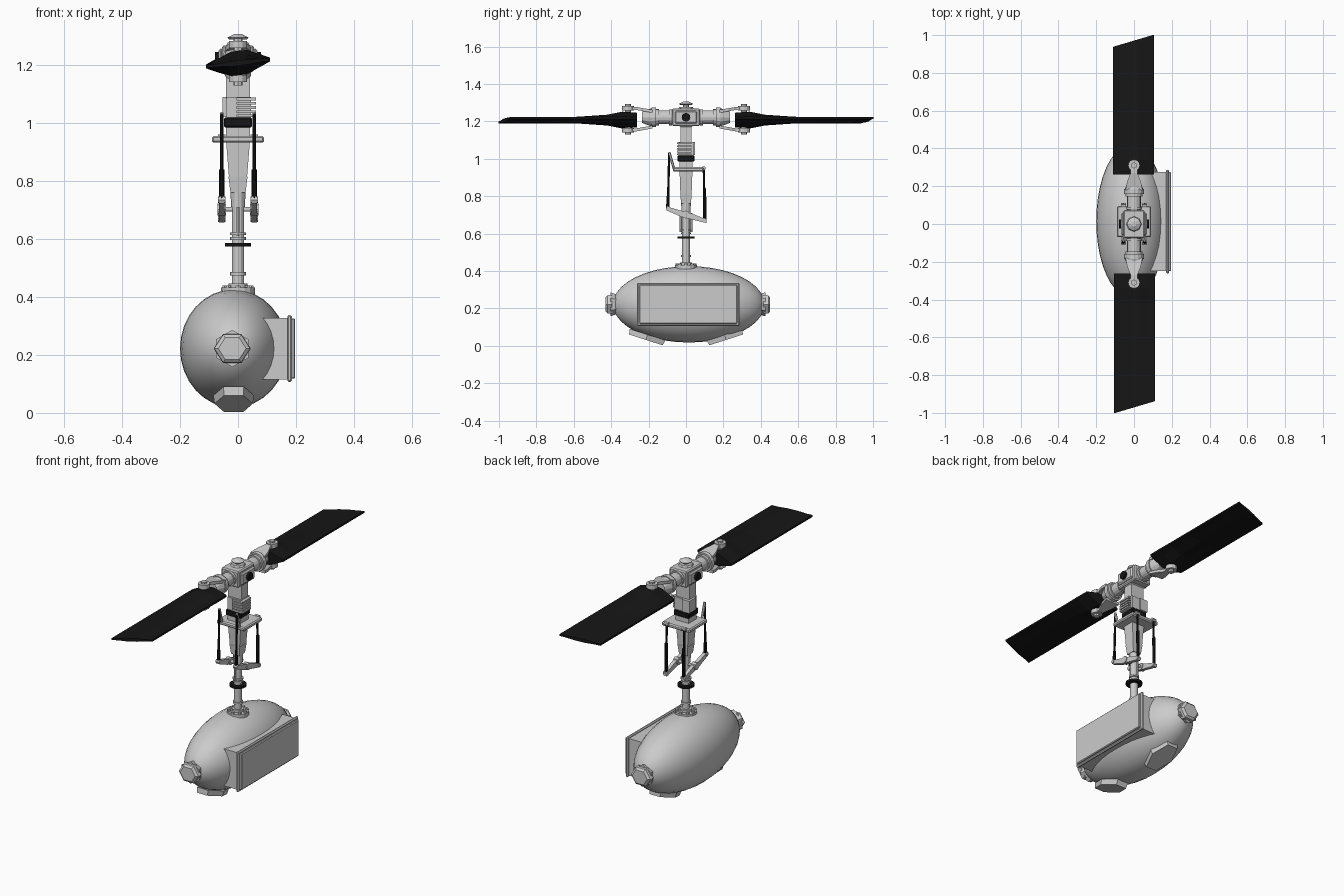
import bpy, bmesh
from math import pi, cos, sin
from mathutils import Vector, Matrix

if "Cube" in bpy.data.objects:
    bpy.data.objects.remove(bpy.data.objects["Cube"])

black = bpy.data.materials.new("black")
black.diffuse_color = (0.008, 0.008, 0.008, 1)
black.use_nodes = True
black.node_tree.nodes["Principled BSDF"].inputs["Base Color"].default_value = black.diffuse_color


def finish(name, bm, mat=None, smooth=False):
    bmesh.ops.recalc_face_normals(bm, faces=bm.faces)
    me = bpy.data.meshes.new(name)
    bm.to_mesh(me)
    bm.free()
    ob = bpy.data.objects.new(name, me)
    bpy.context.collection.objects.link(ob)
    if mat:
        me.materials.append(mat)
    if smooth:
        me.shade_smooth()
    return ob


def box(name, lo, hi, mat=None, bevel=0):
    lo, hi = Vector(lo), Vector(hi)
    bm = bmesh.new()
    bmesh.ops.create_cube(bm, size=1, matrix=Matrix.Translation((lo + hi) / 2) @ Matrix.Diagonal((*(hi - lo), 1)))
    if bevel:
        bmesh.ops.bevel(bm, geom=bm.edges[:], offset=bevel, segments=1, affect='EDGES')
    return finish(name, bm, mat)


def rod(name, a, b, r, r2=None, n=12, mat=None, turn=0.0):
    a, b = Vector(a), Vector(b)
    d = b - a
    m = Matrix.Translation((a + b) / 2) @ d.to_track_quat('Z', 'Y').to_matrix().to_4x4() @ Matrix.Rotation(turn, 4, 'Z')
    bm = bmesh.new()
    bmesh.ops.create_cone(bm, cap_ends=True, segments=n, radius1=r, radius2=r if r2 is None else r2,
                          depth=d.length, matrix=m)
    return finish(name, bm, mat)


def loft(name, rings, mat=None):
    bm = bmesh.new()
    vs = [[bm.verts.new(p) for p in ring] for ring in rings]
    n = len(vs[0])
    for r0, r1 in zip(vs, vs[1:]):
        for i in range(n):
            j = (i + 1) % n
            bm.faces.new((r0[i], r0[j], r1[j], r1[i]))
    bm.faces.new(vs[0])
    bm.faces.new(vs[-1])
    return finish(name, bm, mat)


def rect(hx, hy, z):
    return [(-hx, -hy, z), (hx, -hy, z), (hx, hy, z), (-hx, hy, z)]


# Egg-shaped body
BX, BZ = -0.015, 0.222
bm = bmesh.new()
bmesh.ops.create_uvsphere(bm, u_segments=32, v_segments=20, radius=1,
                          matrix=Matrix.Translation((BX, 0.015, BZ)) @ Matrix.Diagonal((0.185, 0.405, 0.204, 1))
                          @ Matrix.Rotation(pi / 2, 4, 'X'))
finish("body", bm, smooth=True)

# Hexagonal end caps and tilted underside pads
for s, end in ((-1, "front"), (1, "rear")):
    y = 0.01 + s * 0.44
    rod(end + "_cap", (BX - 0.005, 0.01 + s * 0.37, BZ), (BX - 0.005, y - s * 0.025, BZ), 0.05, 0.064, n=6, turn=pi / 6 * 0)
    loft(end + "_cap_face", [[(BX - 0.005 + r * cos(i * pi / 3), yy, BZ + 0.9 * r * sin(i * pi / 3)) for i in range(6)]
                             for yy, r in ((y - s * 0.035, 0.064), (y - s * 0.01, 0.062), (y, 0.048))])
    bm = bmesh.new()
    bmesh.ops.create_cone(bm, cap_ends=True, segments=6, radius1=0.066, radius2=0.07, depth=0.03,
                          matrix=Matrix.Translation((BX, s * 0.21, 0.046)) @ Matrix.Rotation(s * 0.31, 4, 'X')
                          @ Matrix.Diagonal((1, 1.65, 1, 1)) @ Matrix.Rotation(pi / 2, 4, 'Z'))
    finish(end + "_underside_pad", bm)

# Flat side panel
box("panel_base", (0.07, -0.25, 0.115), (0.175, 0.275, 0.328))
box("panel_plate", (0.17, -0.262, 0.107), (0.186, 0.287, 0.337), bevel=0.005)
box("panel_face", (0.18, -0.25, 0.118), (0.197, 0.275, 0.326), bevel=0.004)

# Mast with flange, bolts and collars
rod("mast_flange", (0, 0, 0.41), (0, 0, 0.432), 0.058, n=16)
for i in range(8):
    x, y = 0.046 * cos(i * pi / 4), 0.046 * sin(i * pi / 4)
    rod("flange_bolt", (x, y, 0.43), (x, y, 0.44), 0.009, n=6)
rod("mast_tube", (0, 0, 0.42), (0, 0, 0.78), 0.021)
for z, r, h, m in ((0.436, 0.032, 0.02, None), (0.48, 0.027, 0.012, None), (0.58, 0.045, 0.012, black),
                   (0.602, 0.027, 0.01, None), (0.618, 0.028, 0.01, None)):
    rod("mast_collar", (0, 0, z - h / 2), (0, 0, z + h / 2), r, n=16, mat=m)

# Tapered gearbox column
rod("column_neck", (0, 0, 0.71), (0, 0, 0.82), 0.024, 0.028)
loft("column_lower", [rect(0.026, 0.026, 0.76), rect(0.033, 0.031, 0.815)])
loft("column_middle", [rect(0.031, 0.03, 0.81), rect(0.042, 0.035, 0.95), rect(0.042, 0.035, 1.0)])
box("black_band", (-0.048, -0.045, 0.985), (0.048, 0.045, 1.018), black, 0.004)
box("motor_block", (-0.04, -0.04, 1.015), (0.045, 0.04, 1.09))
box("motor_cover", (-0.054, -0.015, 1.02), (-0.006, 0.047, 1.09))
for i in range(5):
    z = 1.02 + i * 0.0145
    box("cooling_fin", (-0.005, -0.047, z), (0.062, 0.03, z + 0.009))
loft("column_upper", [rect(0.042, 0.03, 1.085), rect(0.042, 0.03, 1.17), rect(0.055, 0.05, 1.185)])

# Control plate, rocker arms and pushrods
box("control_plate", (-0.09, -0.07, 0.932), (0.09, 0.095, 0.955), bevel=0.006)
rod("rocker_axle", (-0.068, 0, 0.702), (0.068, 0, 0.702), 0.008)
for s, side in ((-1, "left"), (1, "right")):
    x = s * 0.056
    path = [(-0.105, 0.735, 0.011), (-0.03, 0.708, 0.016), (0.03, 0.692, 0.016), (0.11, 0.666, 0.01)]
    loft(side + "_rocker_arm", [[(x - 0.01, y, z - h), (x + 0.01, y, z - h), (x + 0.01, y, z + h), (x - 0.01, y, z + h)]
                                for y, z, h in path])
    rod(side + "_rocker_hub", (x - 0.014, 0, 0.702), (x + 0.014, 0, 0.702), 0.021, n=8)
    rod(side + "_front_pushrod", (x, -0.097, 0.73), (x, -0.09, 1.03), 0.006, n=8, mat=black)
    rod(side + "_rear_pushrod", (x, 0.1, 0.67), (x, 0.095, 0.955), 0.006, n=8, mat=black)
    rod(side + "_front_sleeve", (x, -0.097, 0.73), (x, -0.096, 0.80), 0.009, n=8, mat=black)
    rod(side + "_rear_sleeve", (x, 0.1, 0.67), (x, 0.099, 0.84), 0.009, n=8, mat=black)
    rod(side + "_lever", (x, -0.09, 1.035), (x, -0.062, 0.94), 0.007, n=6)
    for y, z in ((-0.097, 0.735), (0.1, 0.67), (0.095, 0.95)):
        rod(side + "_rod_end", (x - 0.013, y, z), (x + 0.013, y, z), 0.011, n=8)
    rod(side + "_mast_brace", (0, s * 0.028, 0.61), (0, s * 0.028, 0.71), 0.006, n=6)

# Rotor hub and mushroom cap
HZ = 1.222
box("hub_block", (-0.055, -0.075, 1.175), (0.055, 0.075, 1.268), bevel=0.006)
for s in (-1, 1):
    box("hub_side_frame", (s * 0.068 if s < 0 else 0.05, -0.06, 1.188), (-0.05 if s < 0 else 0.068, 0.06, 1.256), bevel=0.007)
    rod("hub_side_bolt", (s * 0.06, 0, HZ), (s * 0.08, 0, HZ), 0.023, n=12, mat=black)
rod("cap_base", (0, 0, 1.26), (0, 0, 1.278), 0.045, 0.035, n=8)
rod("cap_stem", (0, 0, 1.275), (0, 0, 1.292), 0.016, n=8)
rod("cap_rim", (0, 0, 1.288), (0, 0, 1.294), 0.03, 0.037, n=8)
rod("cap_dome", (0, 0, 1.294), (0, 0, 1.306), 0.037, 0.014, n=8)

# Blade arms, forks and blades, one on each side
for s, side in ((-1, "front"), (1, "rear")):
    for y0, y1, r in ((0.06, 0.17, 0.036), (0.076, 0.09, 0.043), (0.145, 0.16, 0.044), (0.16, 0.185, 0.053)):
        rod(side + "_blade_arm", (0, s * y0, HZ), (0, s * y1, HZ), r, n=16)
    rod(side + "_fork_root", (0, s * 0.18, HZ), (0, s * 0.235, HZ), 0.05, 0.03, n=12)
    for t in (-1, 1):
        zs = [(0.18, 0.045, 0.042), (0.225, 0.036, 0.05), (0.27, 0.018, 0.058), (0.31, 0.018, 0.058)]
        loft(side + "_fork_plate", [[(-w, s * y, HZ - 0.01 + t * (z - 0.008)), (w, s * y, HZ - 0.01 + t * (z - 0.008)),
                                     (w, s * y, HZ - 0.01 + t * (z + 0.008)), (-w, s * y, HZ - 0.01 + t * (z + 0.008))]
                                    for y, w, z in zs])
        rod(side + "_fork_eye", (0, s * 0.31, HZ - 0.01 + t * 0.046), (0, s * 0.31, HZ - 0.01 + t * 0.07), 0.031, n=12)
    rod(side + "_blade_pin", (0, s * 0.31, 1.13), (0, s * 0.31, 1.292), 0.016, n=8)
    rings = []
    for y, thick in ((0.262, 0.036), (0.34, 0.042), (0.42, 0.026), (0.58, 0.015), (0.97, 0.009)):
        ring = []
        for u, k in ((-1, 0.15), (-0.7, 0.5), (-0.25, 1), (0.25, 1), (0.7, 0.5), (1, 0.15)):
            ring.append((u, k))
        ring += [(u, -k) for u, k in reversed(ring)]
        pts = []
        for u, k in ring:
            yy = y + (s * u * 0.032 if y > 0.9 else 0)
            edge = max(abs(k) * thick, 0.005) * (1 if k > 0 else -1)
            pts.append((u * 0.108 - s * 0.003, s * yy, 1.207 + 0.012 * u + edge))
        rings.append(pts)
    loft(side + "_blade", rings, black)
